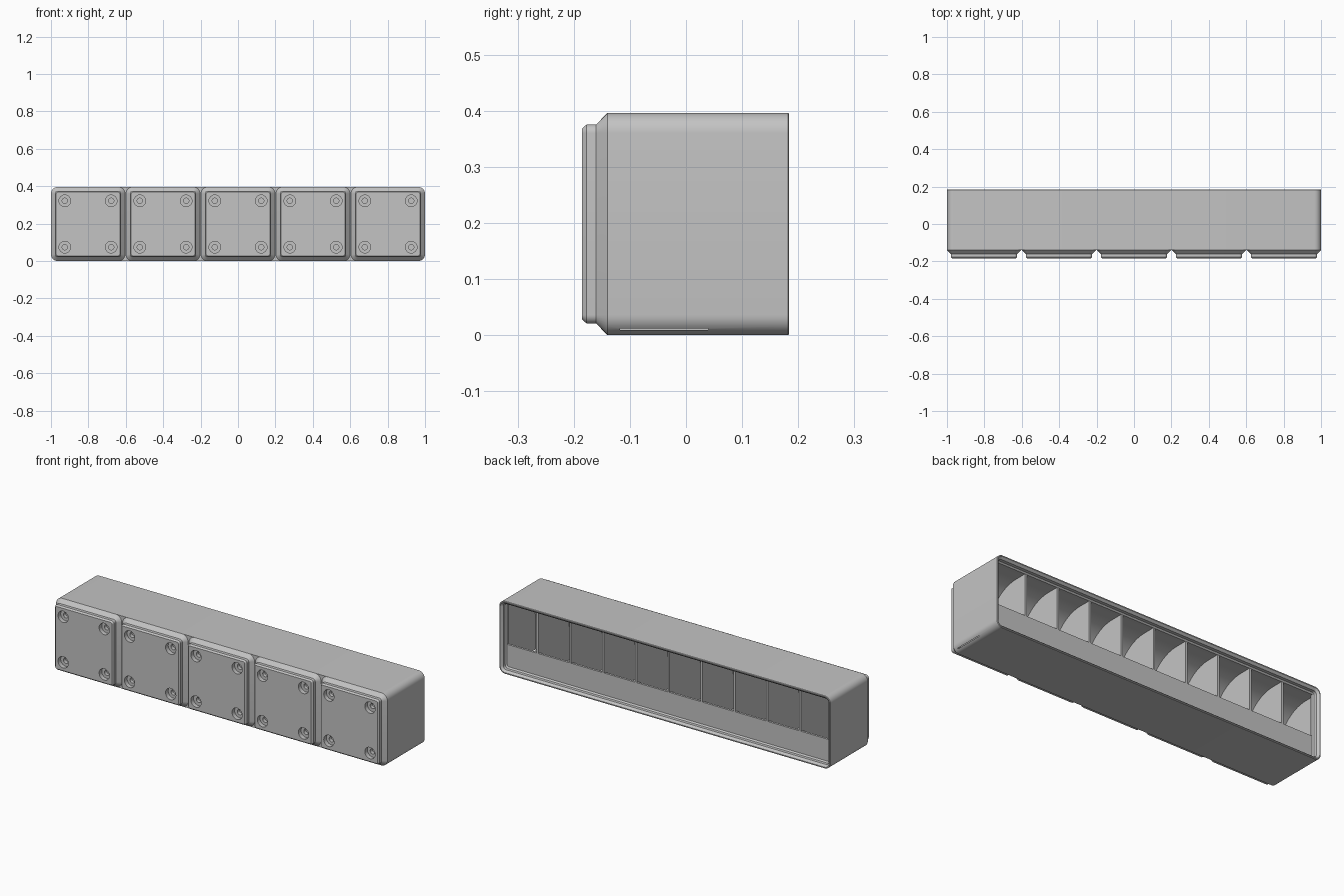
import bpy, bmesh, math
from mathutils import Vector

old = bpy.data.objects.get("Cube")
if old:
    bpy.data.objects.remove(old, do_unlink=True)

grey = bpy.data.materials.new("light grey plastic")
grey.use_nodes = True
colour = (0.55, 0.55, 0.55, 1)
grey.diffuse_color = colour
grey.node_tree.nodes["Principled BSDF"].inputs["Base Color"].default_value = colour

MID = 0.198        # half height of the bin
PITCH = 0.401      # spacing of the feet
FLOOR, MOUTH, TOP = -0.118, 0.149, 0.184
WALL, LIP = 0.0095, 0.025


def finish(bm, name):
    bmesh.ops.recalc_face_normals(bm, faces=bm.faces)
    mesh = bpy.data.meshes.new(name)
    bm.to_mesh(mesh)
    bm.free()
    mesh.materials.append(grey)
    ob = bpy.data.objects.new(name, mesh)
    bpy.context.collection.objects.link(ob)
    return ob


def loft(bm, rings):
    """Join rings of points with quads and cap both ends."""
    loops = [[bm.verts.new(p) for p in ring] for ring in rings]
    for a, b in zip(loops, loops[1:]):
        for i in range(len(a)):
            j = (i + 1) % len(a)
            bm.faces.new((a[i], a[j], b[j], b[i]))
    bm.faces.new(loops[0])
    bm.faces.new(loops[-1])


def rounded(y, cx, hx, hz, r, steps=8):
    """Rounded rectangle across the y axis."""
    ring = []
    for k, (sx, sz) in enumerate(((1, 1), (-1, 1), (-1, -1), (1, -1))):
        for s in range(steps + 1):
            a = math.pi / 2 * (k + s / steps)
            ring.append(Vector((cx + sx * (hx - r) + r * math.cos(a), y,
                                MID + sz * (hz - r) + r * math.sin(a))))
    return ring


def circle(y, cx, cz, r, n=32):
    return [Vector((cx + r * math.cos(2 * math.pi * i / n), y,
                    cz + r * math.sin(2 * math.pi * i / n))) for i in range(n)]


def cut(ob, cutter):
    """Subtract the cutter, keep the result and drop the cutter."""
    mod = ob.modifiers.new("cut", 'BOOLEAN')
    mod.operation, mod.solver, mod.object = 'DIFFERENCE', 'EXACT', cutter
    cutter.hide_render = True
    bpy.context.view_layer.update()
    deps = bpy.context.evaluated_depsgraph_get()
    mesh = bpy.data.meshes.new_from_object(ob.evaluated_get(deps))
    ob.modifiers.clear()
    ob.data = mesh
    bpy.data.objects.remove(cutter, do_unlink=True)


def smooth(ob):
    bpy.ops.object.select_all(action='DESELECT')
    ob.select_set(True)
    bpy.context.view_layer.objects.active = ob
    bpy.ops.object.shade_smooth_by_angle(angle=math.radians(25))


# Outer shell
bm = bmesh.new()
loft(bm, [rounded(-0.14, 0, 1, MID, 0.036),
          rounded(TOP - 0.002, 0, 1, MID, 0.036),
          rounded(TOP, 0, 0.998, MID - 0.002, 0.034)])
shell = finish(bm, "bin_shell")

# Stepped stacking lip
bm = bmesh.new()
lip = ((MOUTH, LIP), (0.156, 0.018), (0.173, 0.018), (TOP, 0.007), (0.194, -0.003))
loft(bm, [rounded(y, 0, 1 - i, MID - i, 0.036 - i) for y, i in lip])
cut(shell, finish(bm, "lip_cutter"))

# Ten compartments, each with a label shelf below and a curved scoop above
R = 0.2
ceiling = 2 * MID - LIP
profile = [(FLOOR, WALL), (0.039, WALL), (MOUTH - 0.012, 0.145),
           (MOUTH + 0.004, 0.145), (MOUTH + 0.004, ceiling)]
for s in range(17):
    a = math.pi / 2 * s / 16
    profile.append((FLOOR + R - R * math.sin(a), ceiling - R + R * math.cos(a)))
bm = bmesh.new()
cell = 2 * (1 - WALL) / 10
gap = 0.0058
for i in range(10):
    x0 = -1 + WALL + i * cell + (gap if i > 0 else 0)
    x1 = -1 + WALL + (i + 1) * cell - (gap if i < 9 else 0)
    loft(bm, [[Vector((x, y, z)) for y, z in profile] for x in (x0, x1)])
cut(shell, finish(bm, "compartment_cutter"))
smooth(shell)

# Sloped ledges that carry the lip at both ends
ledge = ((0.995, 0.115), (0.9905, 0.12), (0.975, 0.137), (0.975, MOUTH),
         (0.982, 0.156), (0.995, 0.156))
for side, name in ((-1, "right_lip_ledge"), (1, "left_lip_ledge")):
    bm = bmesh.new()
    loft(bm, [[Vector((side * x, y, z)) for x, y in ledge] for z in (0.02, 0.376)])
    finish(bm, name)

# Five stepped feet with magnet and screw holes
steps = ((-0.185, 0.028, 0.008), (-0.177, 0.0205, 0.0155),
         (-0.16, 0.0205, 0.0155), (-0.14, 0, 0.036))
for n in range(5):
    cx = (n - 2) * PITCH
    bm = bmesh.new()
    loft(bm, [rounded(y, cx, MID - i, MID - i, r) for y, i, r in steps])
    foot = finish(bm, f"foot_{n + 1}")
    bm = bmesh.new()
    for sx in (-1, 1):
        for sz in (-1, 1):
            x, z = cx + sx * 0.124, MID + sz * 0.124
            loft(bm, [circle(y, x, z, r) for y, r in
                      ((-0.2, 0.031), (-0.162, 0.031), (-0.162, 0.0145), (-0.143, 0.0145))])
    cut(foot, finish(bm, "hole_cutter"))
    smooth(foot)
